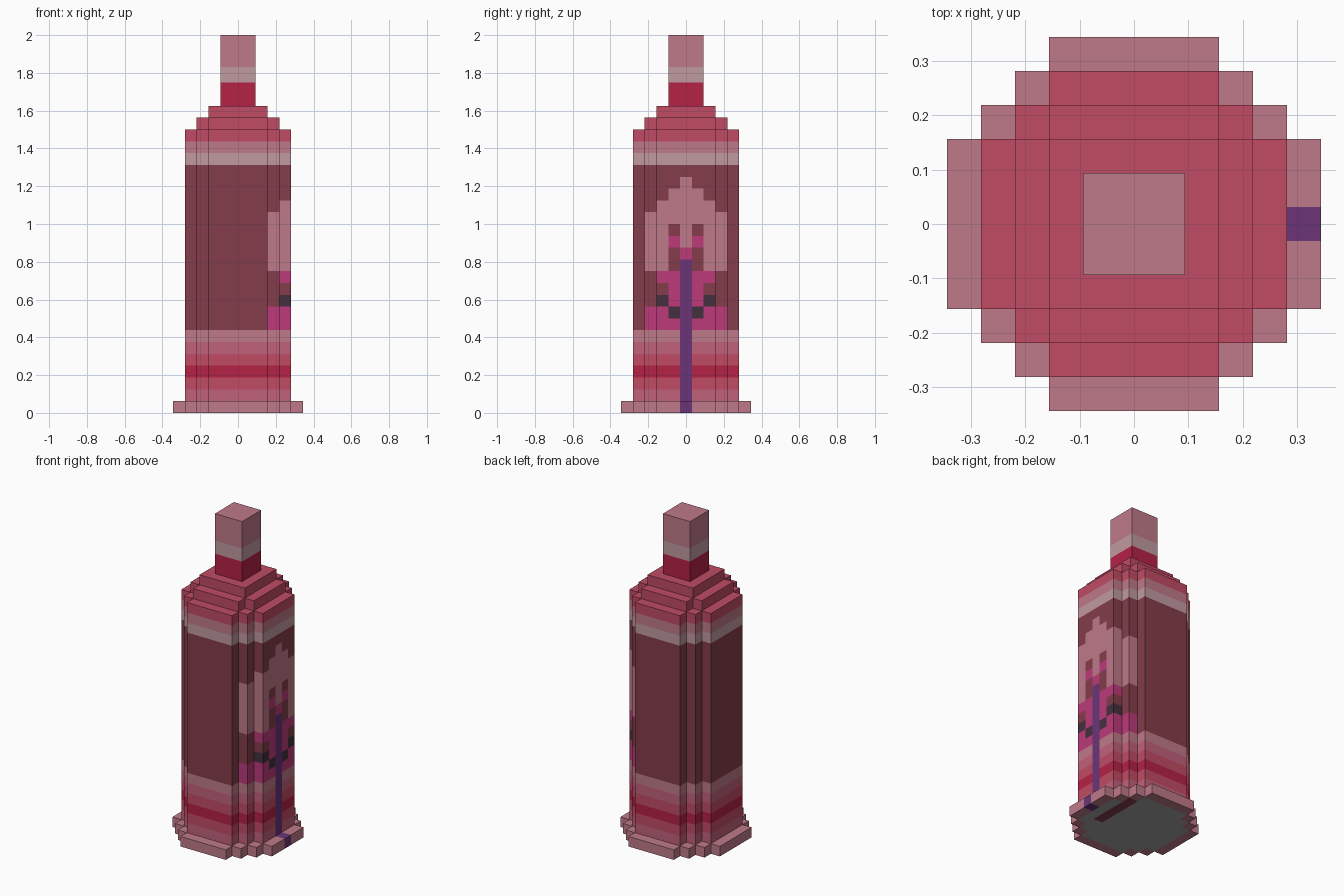
import bpy
import bmesh
from mathutils import Vector

U = 0.0625  # one block

if "Cube" in bpy.data.objects:
    bpy.data.objects.remove(bpy.data.objects["Cube"], do_unlink=True)


def linear(c):
    return c / 12.92 if c <= 0.04045 else ((c + 0.055) / 1.055) ** 2.4


PALETTE = {
    "maroon": "843C4A", "pink": "BF7A88", "mid pink": "C1617A",
    "rose": "C04B64", "crimson": "B52246", "pale grey pink": "C09AA0",
    "magenta": "BC3A7A", "purple": "6B3578", "charcoal": "44303E",
    "grey": "A0A2A0",
}
NAMES = list(PALETTE)
materials = []
for name, code in PALETTE.items():
    rgb = [linear(v / 255) for v in bytes.fromhex(code)]
    mat = bpy.data.materials.new(name)
    mat.use_nodes = True
    mat.diffuse_color = (*rgb, 1)
    bsdf = mat.node_tree.nodes["Principled BSDF"]
    bsdf.inputs["Base Color"].default_value = (*rgb, 1)
    bsdf.inputs["Roughness"].default_value = 0.8
    materials.append(mat)


def stepped_outline(steps):
    """Outline of overlapping rectangles, one quarter turned four times."""
    quarter = [steps[0]]
    for (_, b), (c, d) in zip(steps, steps[1:]):
        quarter += [(c, b), (c, d)]
    points = []
    for _ in range(4):
        points += quarter
        quarter = [(-y, x) for x, y in quarter]
    return points


def stepped_part(name, steps, z0, z1, rule, cuts):
    """Extrude a stepped outline, cut it, then colour faces by rule.
    Heights, cuts and rule positions are in blocks."""
    bm = bmesh.new()
    verts = [bm.verts.new((x, y, z0)) for x, y in stepped_outline(steps)]
    floor = bm.faces.new(verts)
    top = bmesh.ops.extrude_face_region(bm, geom=[floor], use_keep_orig=True)
    moved = [g for g in top["geom"] if isinstance(g, bmesh.types.BMVert)]
    bmesh.ops.translate(bm, verts=moved, vec=(0, 0, z1 - z0))
    for axis, values in cuts.items():
        normal = Vector([float(axis == a) for a in "xyz"])
        for v in values:
            bmesh.ops.bisect_plane(bm, geom=bm.verts[:] + bm.edges[:] + bm.faces[:],
                                   plane_co=normal * v, plane_no=normal, dist=0.0001)
    bmesh.ops.recalc_face_normals(bm, faces=bm.faces[:])
    for f in bm.faces:
        inside = f.calc_center_median() - f.normal * 0.1
        f.material_index = NAMES.index(rule(inside, f.normal))
    bmesh.ops.scale(bm, verts=bm.verts[:], vec=(U, U, U))
    mesh = bpy.data.meshes.new(name)
    bm.to_mesh(mesh)
    bm.free()
    for m in materials:
        mesh.materials.append(m)
    obj = bpy.data.objects.new(name, mesh)
    bpy.context.collection.objects.link(obj)
    return obj


# Emblem: for each column out from the centre, colour runs as (top row, colour)
EMBLEM = [
    [(13, "purple"), (14, "magenta"), (20, "pink")],
    [(8, "magenta"), (9, "charcoal"), (12, "magenta"), (14, "maroon"),
     (15, "magenta"), (16, "maroon"), (19, "pink")],
    [(9, "magenta"), (10, "charcoal"), (11, "maroon"), (12, "magenta"), (18, "pink")],
    [(9, "magenta"), (12, "maroon"), (17, "pink")],
]
# Horizontal bands around the body, as (top row, colour)
BANDS = [(2, "mid pink"), (3, "rose"), (4, "crimson"), (5, "rose"), (6, "mid pink"),
         (7, "pink"), (21, "maroon"), (22, "pale grey pink"), (23, "pink"), (24, "rose")]


def run_colour(runs, z):
    return next((c for top, c in runs if z < top), None)


def body_rule(p, n):
    column = int(abs(p.y) + 0.5)
    if p.x > 2.5 and column < len(EMBLEM) and (p.z > 7 or column == 0):
        colour = run_colour(EMBLEM[column], p.z)
        if colour:
            return colour
    return run_colour(BANDS, p.z)


BODY = [(4.5, 2.5), (3.5, 3.5), (2.5, 4.5)]
BASE = [(5.5, 2.5), (4.5, 3.5), (3.5, 4.5), (2.5, 5.5)]


def base_rule(p, n):
    if n.z < -0.5 and any(abs(p.x) < a and abs(p.y) < b for a, b in BODY):
        slot = 2.5 < p.x < 3.5 and -1.5 < p.y < 3.5
        return "maroon" if slot else "grey"
    return "purple" if p.x > 4.5 and abs(p.y) < 0.5 else "pink"


def neck_rule(p, n):
    return run_colour([(28, "crimson"), (29.3, "pale grey pink"), (33, "pink")], p.z)


def rose_rule(p, n):
    return "rose"


grid = [i + 0.5 for i in range(-5, 5)]

# Foot, body, shoulder steps and neck
stepped_part("base", BASE, 0, 1, base_rule, {"x": grid, "y": grid})
stepped_part("body", BODY, 1, 24, body_rule, {"y": grid, "z": range(2, 24)})
stepped_part("lower_shoulder", [(3.5, 2.5), (2.5, 3.5)], 24, 25, rose_rule, {})
stepped_part("upper_shoulder", [(2.5, 2.5)], 25, 26, rose_rule, {})
stepped_part("neck", [(1.5, 1.5)], 26, 32, neck_rule, {"z": (28, 29.3)})
